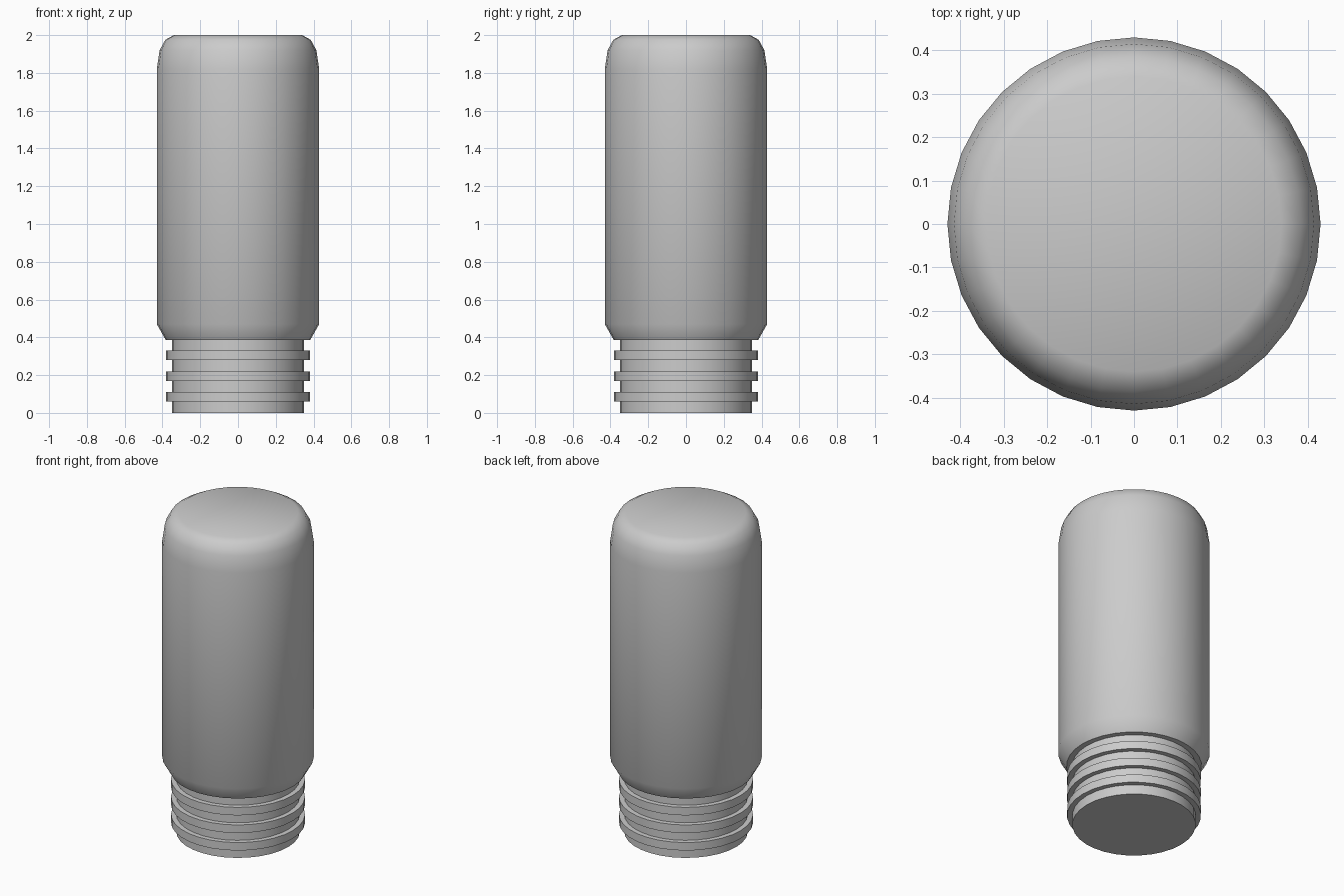
import bpy, bmesh
from math import cos, sin, pi, radians

if "Cube" in bpy.data.objects:
    bpy.data.objects.remove(bpy.data.objects["Cube"])

SIDES = 32


def lathe(name, profile, cap_first=False, cap_last=False):
    """Revolve (radius, height) points around z."""
    bm = bmesh.new()
    rings = [[bm.verts.new((r * cos(2 * pi * i / SIDES), r * sin(2 * pi * i / SIDES), z))
              for i in range(SIDES)] for r, z in profile]
    for low, high in zip(rings, rings[1:]):
        for i in range(SIDES):
            j = (i + 1) % SIDES
            bm.faces.new((low[i], low[j], high[j], high[i]))
    if cap_first:
        bm.faces.new(rings[0][::-1])
    if cap_last:
        bm.faces.new(rings[-1])
    mesh = bpy.data.meshes.new(name)
    bm.to_mesh(mesh)
    bm.free()
    obj = bpy.data.objects.new(name, mesh)
    bpy.context.collection.objects.link(obj)
    bpy.ops.object.select_all(action='DESELECT')
    obj.select_set(True)
    bpy.context.view_layer.objects.active = obj
    bpy.ops.object.shade_smooth_by_angle(angle=radians(45))
    return obj


# Neck with three raised, evenly spaced ribs
neck = [(0.35, 0.0)]
for k in range(3):
    z = 0.06 + 0.11 * k
    neck += [(0.35, z), (0.38, z), (0.38, z + 0.05), (0.35, z + 0.05)]
neck.append((0.35, 0.387))
lathe("ribbed_neck", neck, cap_first=True)

# Tall body: chamfered shoulder below, rounded edge and flat top above
lathe("body", [(0.35, 0.387), (0.383, 0.387), (0.43, 0.47), (0.43, 1.82),
               (0.415, 1.92), (0.385, 1.975), (0.34, 2.0)], cap_last=True)
